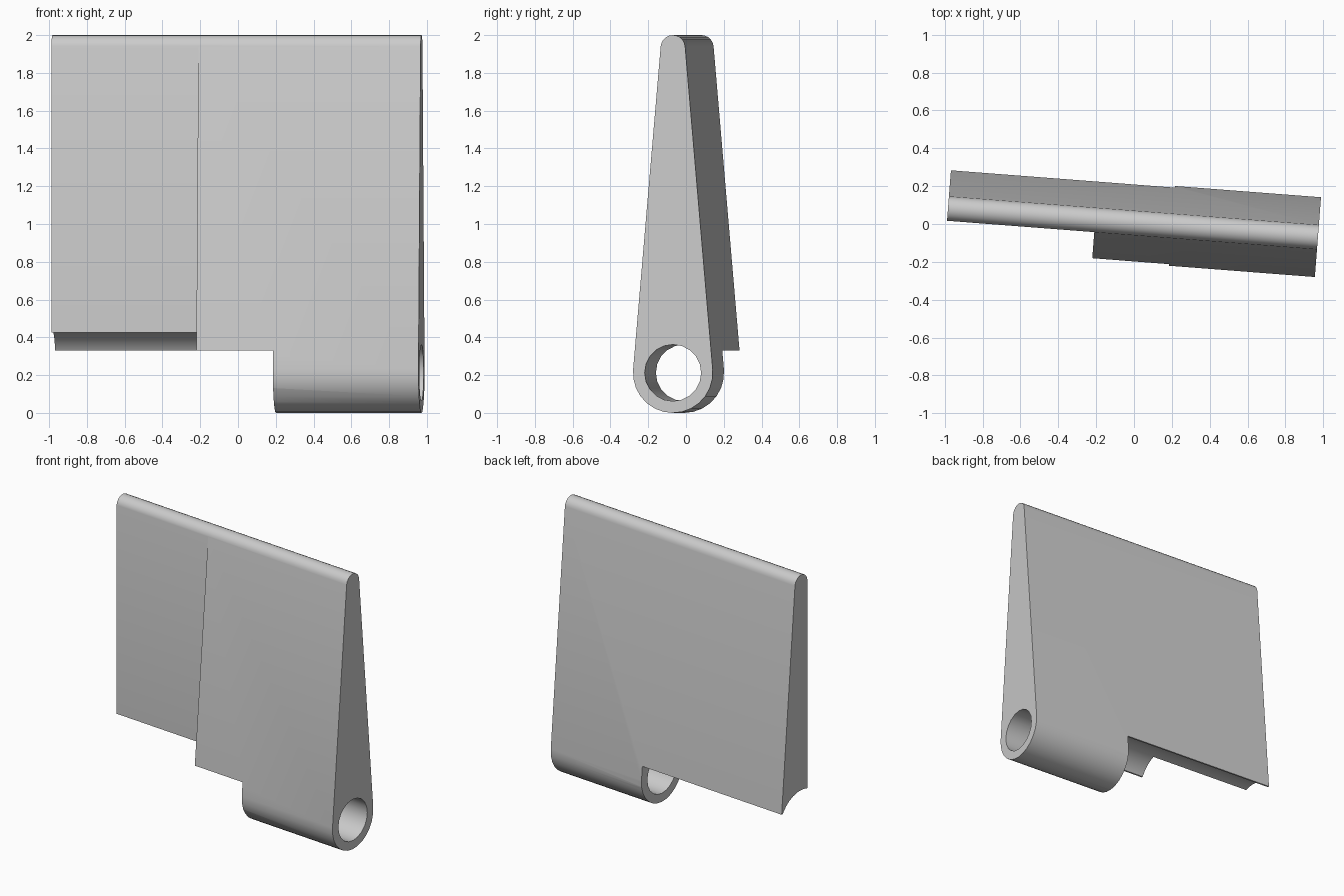
import bpy, bmesh, math
from mathutils import Vector

cube = bpy.data.objects.get("Cube")
if cube:
    bpy.data.objects.remove(cube)

HALF = 0.98                     # half length along the hinge axis
HINGE_Z, HINGE_R = 0.212, 0.212
TIP_R = 0.065
TIP_Z = 2.0 - TIP_R
LIP_Z = 0.33                    # lower edge beside the hinge barrel
BARREL_X, STEP_X = 0.207, -0.2  # start of the barrel, end of the thin panel


def arc(z, r, start, end, steps):
    angles = [start + (end - start) * i / steps for i in range(steps + 1)]
    return [(r * math.cos(a), z + r * math.sin(a)) for a in angles]


def prism(name, profile, x0, x1):
    """Extrude a (y, z) profile along x."""
    bm = bmesh.new()
    face = bm.faces.new([bm.verts.new((x0, y, z)) for y, z in profile])
    new = bmesh.ops.extrude_face_region(bm, geom=[face])["geom"]
    bmesh.ops.translate(bm, vec=Vector((x1 - x0, 0, 0)),
                        verts=[v for v in new if isinstance(v, bmesh.types.BMVert)])
    bmesh.ops.recalc_face_normals(bm, faces=bm.faces)
    mesh = bpy.data.meshes.new(name)
    bm.to_mesh(mesh)
    bm.free()
    obj = bpy.data.objects.new(name, mesh)
    bpy.context.collection.objects.link(obj)
    return obj


def rectangle(y0, y1, z0, z1):
    return [(y0, z0), (y1, z0), (y1, z1), (y0, z1)]


def circle(r, sides):
    return arc(HINGE_Z, r, 0, math.tau, sides)[:-1]


# Tapered flap: wide rounded hinge below, narrow rounded tip above
lean = math.asin((HINGE_R - TIP_R) / (TIP_Z - HINGE_Z))
profile = (arc(TIP_Z, TIP_R, lean, math.pi - lean, 10)
           + arc(HINGE_Z, HINGE_R, math.pi - lean, math.tau + lean, 14))
flap = prism("hinged_flap", profile, -HALF, HALF)

# Cutters: space beside barrel, clearance groove, thin panel front, pin hole
cutters = [
    prism("lower_cutter", rectangle(-1, 1, -1, LIP_Z), -2, BARREL_X),
    prism("groove_cutter", circle(0.225, 32), -2, BARREL_X),
    prism("panel_cutter", rectangle(-1, -0.0645, -1, 3), -2, STEP_X),
    prism("pin_hole_cutter", circle(0.15, 20), 0, 2),
]
bpy.ops.object.select_all(action="DESELECT")
bpy.context.view_layer.objects.active = flap
flap.select_set(True)
for cutter in cutters:
    cutter.hide_render = True
    mod = flap.modifiers.new(cutter.name, "BOOLEAN")
    mod.operation = "DIFFERENCE"
    mod.solver = "EXACT"
    mod.object = cutter
    bpy.ops.object.modifier_apply(modifier=mod.name)
    bpy.data.objects.remove(cutter)

# Grey finish and smooth rounded edges
grey = bpy.data.materials.new("light_grey")
grey.use_nodes = True
colour = (0.6, 0.6, 0.6, 1)
grey.diffuse_color = colour
grey.node_tree.nodes["Principled BSDF"].inputs["Base Color"].default_value = colour
flap.data.materials.clear()
flap.data.materials.append(grey)
bpy.ops.object.shade_smooth_by_angle(angle=math.radians(30))

# Slight turn about the vertical
flap.rotation_euler.z = -0.077
flap.location = (-0.0055, 0.006, 0)
